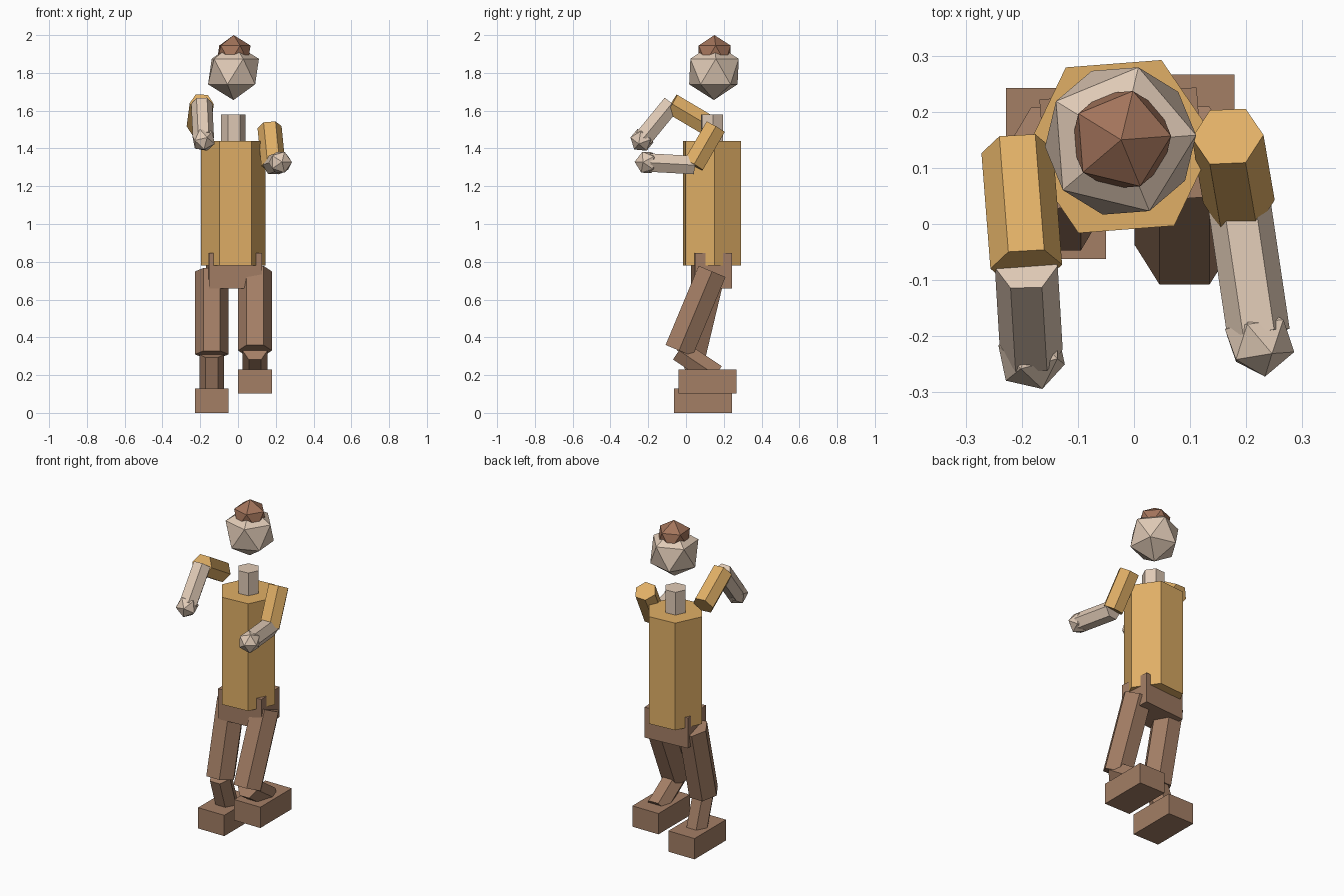
import bpy, bmesh, math
from mathutils import Matrix, Vector

cube = bpy.data.objects.get("Cube")
if cube:
    bpy.data.objects.remove(cube, do_unlink=True)


def material(name, rgb):
    linear = [((c / 255 + 0.055) / 1.055) ** 2.4 for c in rgb] + [1]
    mat = bpy.data.materials.new(name)
    mat.use_nodes = True
    mat.diffuse_color = linear
    mat.node_tree.nodes["Principled BSDF"].inputs["Base Color"].default_value = linear
    return mat


skin = material("skin", (224, 202, 182))
shirt = material("golden shirt", (224, 175, 102))
trousers = material("brown trousers", (163, 126, 101))
hair_brown = material("hair brown", (163, 116, 91))

YAW = math.radians(4.4)
TURN = Matrix.Rotation(YAW, 4, 'Z')
SIDE = Vector((1, 0, 0))


def add(name, bm, mat):
    mesh = bpy.data.meshes.new(name)
    bm.to_mesh(mesh)
    bm.free()
    mesh.materials.append(mat)
    obj = bpy.data.objects.new(name, mesh)
    bpy.context.collection.objects.link(obj)
    return obj


def frame(centre, axis, side=SIDE):
    """Matrix whose z follows the axis and whose x leans to the side."""
    z = axis.normalized()
    x = (side - z * side.dot(z)).normalized()
    rot = Matrix((x, z.cross(x), z)).transposed().to_4x4()
    return Matrix.Translation(centre) @ rot


def prism(name, a, b, radius, mat, side=SIDE):
    """Hexagonal bar between two points, one corner towards the side."""
    a, b = Vector(a), Vector(b)
    bm = bmesh.new()
    bmesh.ops.create_cone(bm, cap_ends=True, segments=6, radius1=radius,
                          radius2=radius, depth=(b - a).length,
                          matrix=frame((a + b) / 2, b - a, side)
                          @ Matrix.Rotation(math.pi / 6, 4, 'Z'))
    return add(name, bm, mat)


def gem(name, matrix, radius, mat):
    bm = bmesh.new()
    bmesh.ops.create_icosphere(bm, subdivisions=1, radius=radius, matrix=matrix)
    return add(name, bm, mat)


def box(name, centre, size, mat, turn=Matrix()):
    bm = bmesh.new()
    bmesh.ops.create_cube(bm, size=1, matrix=Matrix.Translation(centre) @ turn
                          @ Matrix.Diagonal((*size, 1)))
    return add(name, bm, mat)


# Trunk and head, turned slightly about the vertical
cx, cy = -0.025, 0.138
turned = TURN @ SIDE
prism("torso", (cx, cy, 0.78), (cx, cy, 1.44), 0.171, shirt, turned)
prism("neck", (cx, cy, 1.43), (cx, cy, 1.58), 0.065, skin, turned)
box("pelvis", (cx + 0.004, cy - 0.003, 0.753), (0.281, 0.196, 0.187), trousers, TURN)
gem("head", Matrix.Translation((-0.024, 0.148, 1.807)) @ TURN, 0.151, skin)
gem("hair", Matrix.Translation((-0.023, 0.15, 1.9)) @ TURN, 0.1, hair_brown)

# Arms: shoulder, elbow, wrist
arms = {
    "left": ((0.167, 0.156, 1.513), (0.187, 0.04, 1.312), (0.222, -0.195, 1.325)),
    "right": ((-0.208, 0.13, 1.515), (-0.192, -0.076, 1.637), (-0.183, -0.225, 1.455)),
}
for which, (shoulder, elbow, wrist) in arms.items():
    prism(which + "_upper_arm", shoulder, elbow, 0.064, shirt)
    prism(which + "_forearm", elbow, wrist, 0.056, skin)
    reach = (Vector(wrist) - Vector(elbow)).normalized()
    gem(which + "_hand", frame(Vector(wrist) + reach * 0.013, reach), 0.065, skin)

# Legs: x position, then (y, z) of hip, knee, ankle and foot centre
legs = {
    "left": (0.09, (0.138, 0.749), (-0.037, 0.33), (0.157, 0.2), (0.114, 0.166)),
    "right": (-0.139, (0.133, 0.749), (0.028, 0.31), (0.1, 0.087), (0.09, 0.064)),
}
for which, (x, hip, knee, ankle, foot) in legs.items():
    prism(which + "_thigh", (x, *hip), (x, *knee), 0.089, trousers)
    prism(which + "_shin", (x, *knee), (x, *ankle), 0.066, trousers)
    box(which + "_foot", (x, *foot), (0.178, 0.305, 0.128), trousers)
